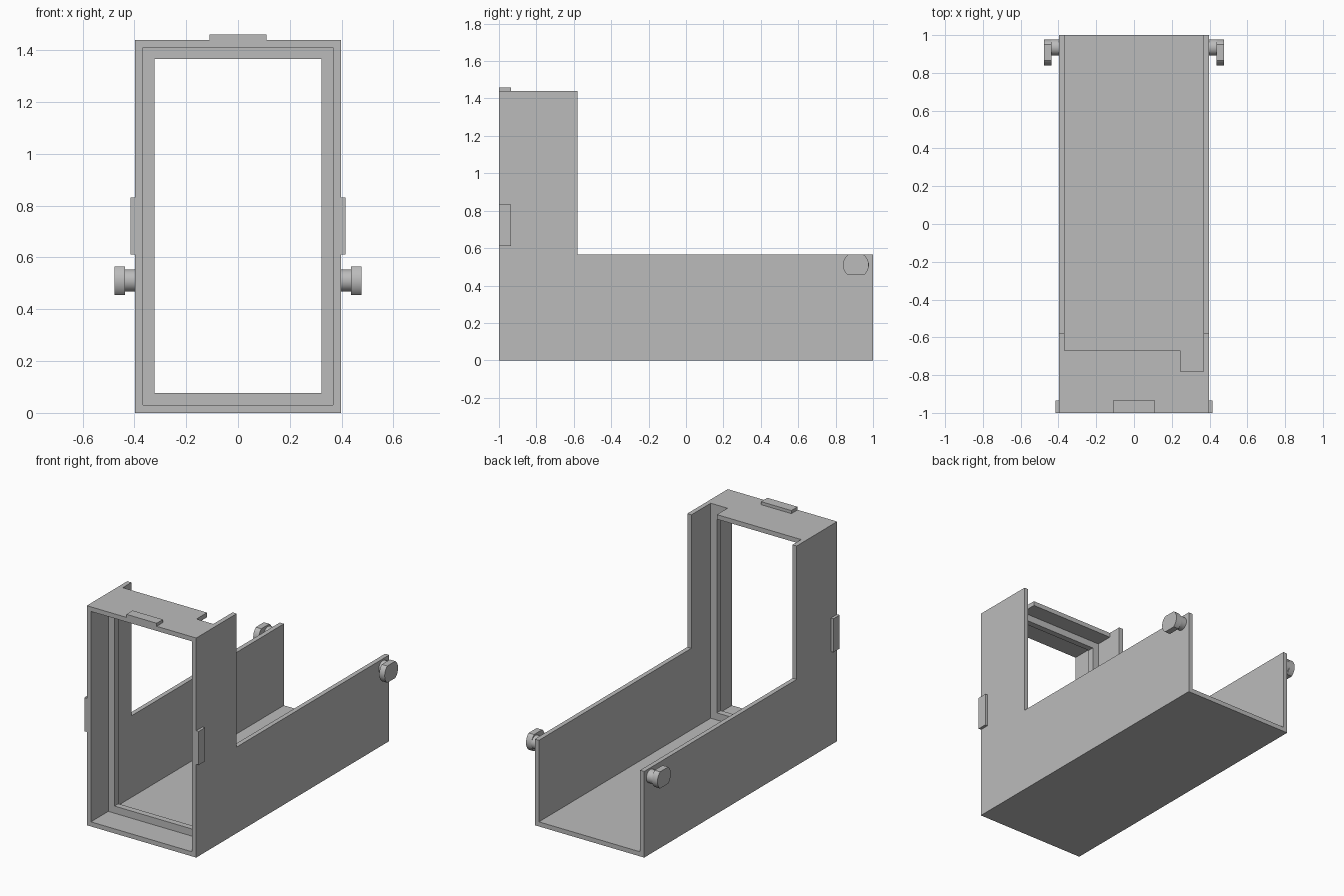
import bpy
import bmesh
from mathutils import Matrix, Vector

# Remove the default object
default = bpy.data.objects.get("Cube")
if default:
    bpy.data.objects.remove(default, do_unlink=True)

grey = bpy.data.materials.new("light grey")
grey.use_nodes = True
colour = (0.5, 0.5, 0.5, 1)
grey.diffuse_color = colour
grey.node_tree.nodes["Principled BSDF"].inputs["Base Color"].default_value = colour

HALF_W, WALL, HEIGHT = 0.397, 0.03, 1.44
INNER = HALF_W - WALL
STEP_Y, STEP_Z = -0.58, 0.565


def add_object(name, bm):
    bmesh.ops.recalc_face_normals(bm, faces=bm.faces)
    mesh = bpy.data.meshes.new(name)
    bm.to_mesh(mesh)
    bm.free()
    mesh.materials.append(grey)
    obj = bpy.data.objects.new(name, mesh)
    bpy.context.collection.objects.link(obj)
    return obj


def box(name, x, y, z):
    """Box from (low, high) ranges on each axis."""
    bm = bmesh.new()
    bmesh.ops.create_cube(bm, size=1)
    for v in bm.verts:
        v.co = Vector([r[0] if c < 0 else r[1] for c, r in zip(v.co, (x, y, z))])
    return add_object(name, bm)


def cut(obj, *ranges):
    """Subtract a box and bake the result."""
    cutter = box("cutter", *ranges)
    cutter.hide_render = True
    mod = obj.modifiers.new("cut", "BOOLEAN")
    mod.operation, mod.solver, mod.object = "DIFFERENCE", "EXACT", cutter
    bpy.context.view_layer.update()
    graph = bpy.context.evaluated_depsgraph_get()
    baked = bpy.data.meshes.new_from_object(obj.evaluated_get(graph))
    obj.modifiers.clear()
    obj.data = baked
    bpy.data.objects.remove(cutter, do_unlink=True)


def cylinder(name, x, y, z, radius, flat=None):
    """Cylinder along x, optionally flattened above and below."""
    bm = bmesh.new()
    bmesh.ops.create_cone(bm, cap_ends=True, segments=48, radius1=radius,
                          radius2=radius, depth=abs(x[1] - x[0]),
                          matrix=Matrix.Rotation(1.5707963, 4, "Y"))
    for v in bm.verts:
        if flat:
            v.co.z = max(-flat, min(flat, v.co.z))
        v.co += Vector(((x[0] + x[1]) / 2, y, z))
    obj = add_object(name, bm)
    bpy.ops.object.select_all(action="DESELECT")
    obj.select_set(True)
    bpy.context.view_layer.objects.active = obj
    bpy.ops.object.shade_smooth_by_angle(angle=0.6)


# Hollow L-shaped shell, open at front and back
shell = box("shell", (-HALF_W, HALF_W), (-1, 1), (0, HEIGHT))
cut(shell, (-INNER, INNER), (-1.2, 1.2), (WALL, HEIGHT - WALL))
cut(shell, (-1, 1), (STEP_Y, 1.2), (STEP_Z, 2))
# Roof shortened between the walls, with a notch at one corner
cut(shell, (-INNER, INNER), (-0.67, -0.5), (1.3, 1.6))
cut(shell, (0.245, INNER), (-0.78, -0.5), (1.3, 1.6))

# Recessed frame behind the front opening
frame = box("recessed_frame", (-INNER, INNER), (-0.82, -0.78), (WALL, HEIGHT - WALL))
cut(frame, (-0.322, 0.322), (-0.9, -0.7), (0.077, 1.365))

# Front edge tabs
TAB_Y = (-1, -0.935)
box("top_tab", (-0.11, 0.11), TAB_Y, (HEIGHT, 1.46))

for side, s in (("left", 1), ("right", -1)):
    def span(a, b):
        return tuple(sorted((s * a, s * b)))
    box(side + "_tab", span(HALF_W, 0.415), TAB_Y, (0.612, 0.832))
    # Rear pegs with offset heads
    cylinder(side + "_peg_shaft", span(HALF_W - 0.01, 0.44), 0.935, 0.511, 0.043)
    cylinder(side + "_peg_head", span(0.437, 0.477), 0.908, 0.51, 0.069, 0.055)
